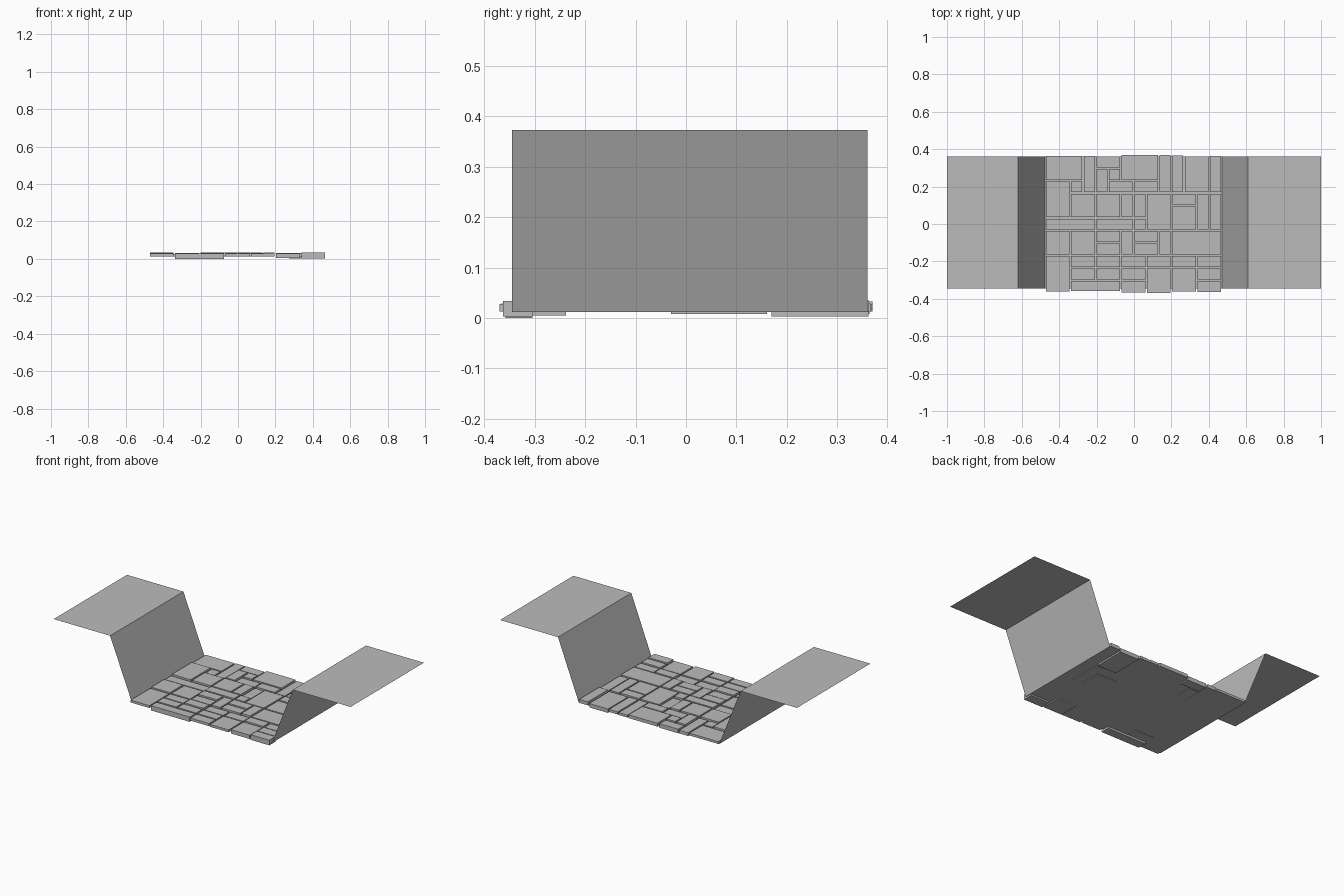
import bpy, bmesh, random

random.seed(4)
cube = bpy.data.objects.get("Cube")
if cube:
    bpy.data.objects.remove(cube)

stone = bpy.data.materials.new("stone grey")
stone.use_nodes = True
stone.diffuse_color = (0.5, 0.5, 0.5, 1)
bsdf = stone.node_tree.nodes["Principled BSDF"]
bsdf.inputs["Base Color"].default_value = (0.5, 0.5, 0.5, 1)


def finish(bm, name):
    mesh = bpy.data.meshes.new(name)
    bm.to_mesh(mesh)
    bm.free()
    mesh.materials.append(stone)
    obj = bpy.data.objects.new(name, mesh)
    bpy.context.collection.objects.link(obj)


# Folded sheet: floor, two sloping banks and two raised ledges
FLOOR = 0.012
profile = [(-1, 0.373), (-0.62, 0.373), (-0.475, FLOOR),
           (0.47, FLOOR), (0.61, 0.373), (1, 0.373)]
bm = bmesh.new()
front = [bm.verts.new((x, -0.345, z)) for x, z in profile]
back = [bm.verts.new((x, 0.36, z)) for x, z in profile]
for i in range(len(profile) - 1):
    bm.faces.new((front[i], front[i + 1], back[i + 1], back[i]))
finish(bm, "channel_sheet")

# Paving plan, back row first; each letter is one rectangular slab
plan = ["aaabccdddefggh",
        "aaabijdddefggh",
        "kklbimmnnefggh",
        "kkoopprqssttuv",
        "kkoopprqssxxuv",
        "wwwwyyyzssxxuv",
        "AABBCCDEEFGGGG",
        "AABBHHDIIFGGGG",
        "JJKKLLMMNNOOPP",
        "JJQQRRSSTTUUVV",
        "JJWWWWXXTTUUYY"]
UNIT_X, UNIT_Y, GAP = 0.0675, 0.0665, 0.0045
LEFT, BACK = -0.475, 0.365
# Slabs that poke through the underside, with their bottom heights
sunken = {"W": 0.0, "Y": 0.003, "U": 0.005, "Q": 0.008, "c": 0.005,
          "g": 0.003, "b": 0.008, "i": 0.008, "x": 0.008, "u": 0.008}

cells = {}
for row, line in enumerate(plan):
    for col, letter in enumerate(line):
        cells.setdefault(letter, []).append((row, col))

bm = bmesh.new()
for letter, spots in cells.items():
    rows = [r for r, c in spots]
    cols = [c for r, c in spots]
    x0 = LEFT + min(cols) * UNIT_X + GAP
    x1 = LEFT + (max(cols) + 1) * UNIT_X - GAP
    y1 = BACK - min(rows) * UNIT_Y - GAP
    y0 = BACK - (max(rows) + 1) * UNIT_Y + GAP
    # Ragged overhang along the front and back edges
    if min(rows) == 0:
        y1 += random.uniform(0, 0.01)
    if max(rows) == len(plan) - 1:
        y0 -= random.uniform(-0.008, 0.008)
    z0 = sunken.get(letter, FLOOR + 0.001)
    z1 = random.uniform(0.026, 0.035)
    box = bmesh.ops.create_cube(bm, size=1)["verts"]
    for v in box:
        v.co = (x1 if v.co.x > 0 else x0,
                y1 if v.co.y > 0 else y0,
                z1 if v.co.z > 0 else z0)
finish(bm, "paving_slabs")
